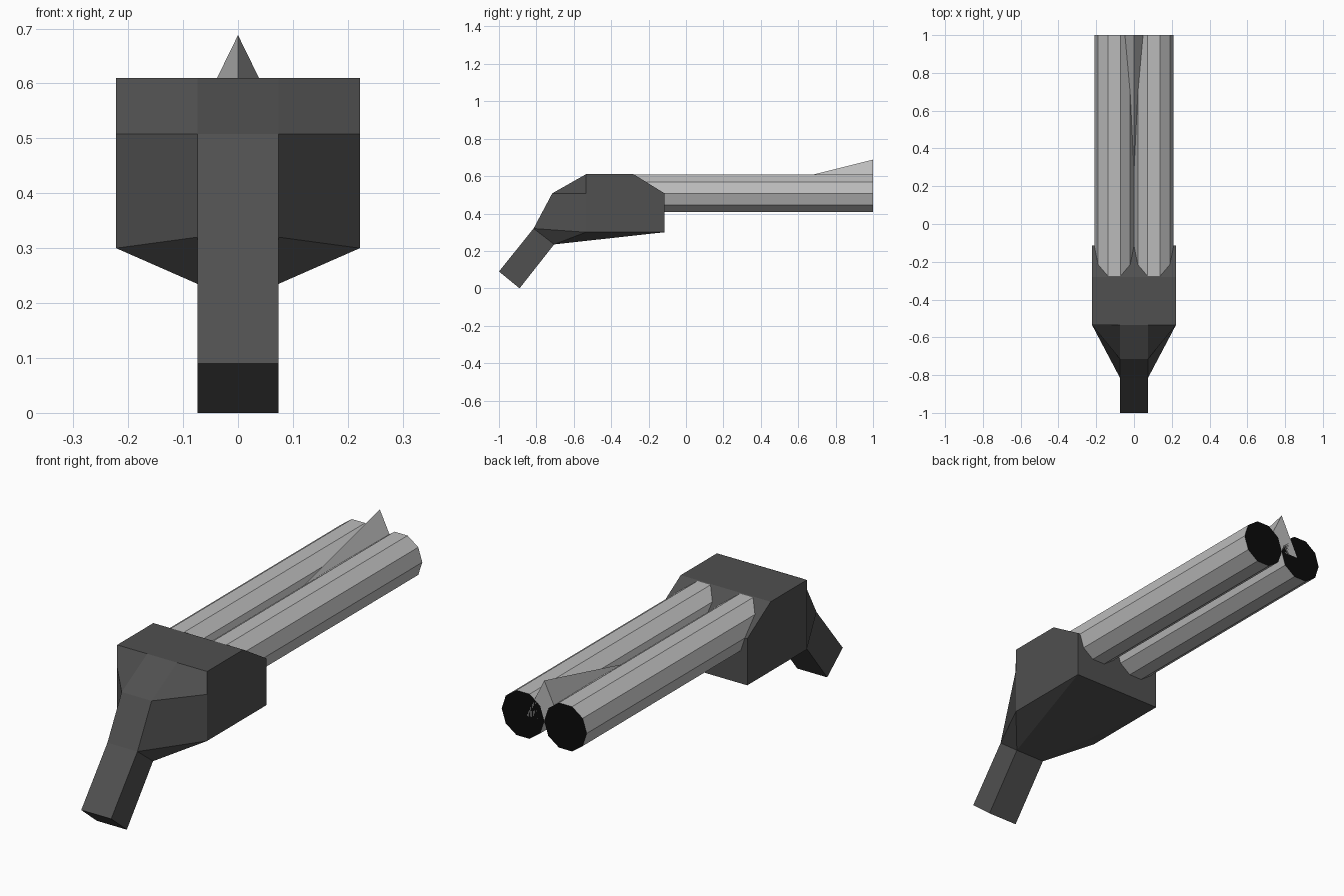
import bpy, bmesh
from math import radians
from mathutils import Matrix

if "Cube" in bpy.data.objects:
    bpy.data.objects.remove(bpy.data.objects["Cube"])


def material(name, v):
    m = bpy.data.materials.new(name)
    m.diffuse_color = (v, v, v, 1)
    m.use_nodes = True
    m.node_tree.nodes["Principled BSDF"].inputs["Base Color"].default_value = m.diffuse_color
    return m


DARK, STEEL, BLACK = material("dark", 0.08), material("steel", 0.5), material("black", 0.003)


def finish(name, bm, *mats):
    bmesh.ops.recalc_face_normals(bm, faces=bm.faces)
    me = bpy.data.meshes.new(name)
    bm.to_mesh(me)
    bm.free()
    for m in mats:
        me.materials.append(m)
    ob = bpy.data.objects.new(name, me)
    bpy.context.collection.objects.link(ob)
    return ob


def symmetric(name, half, sides, spans, mat):
    """Mirror right-hand points; sides are copied, spans bridge across x = 0."""
    bm = bmesh.new()
    right = [bm.verts.new(p) for p in half]
    left = [bm.verts.new((-x, y, z)) for x, y, z in half]
    for f in sides:
        bm.faces.new([right[i] for i in f])
        bm.faces.new([left[i] for i in reversed(f)])
    for s in spans:
        bm.faces.new([right[i] for i in s] + [left[i] for i in reversed(s)])
    return finish(name, bm, mat)


# Blocky receiver tapering into the angled grip
W, G = 0.222, 0.074
symmetric(
    "receiver_and_grip",
    [(W, -0.115, 0.30), (W, -0.115, 0.508), (W, -0.28, 0.61), (W, -0.535, 0.61),
     (W, -0.535, 0.508), (W, -0.535, 0.30), (G, -0.535, 0.61), (G, -0.715, 0.508),
     (G, -0.815, 0.32), (G, -0.705, 0.235), (G, -1.0, 0.09), (G, -0.89, 0.0)],
    [(0, 1, 2, 3, 4, 5), (3, 4, 7, 6), (4, 5, 8, 7), (5, 9, 8), (0, 9, 5), (8, 9, 11, 10)],
    [(0, 1), (1, 2), (2, 3, 6), (6, 7), (7, 8), (8, 10), (10, 11), (11, 9), (9, 0)],
    DARK)

# Twin ten-sided barrels with black muzzles
R, Z, BACK, FRONT = 0.105, 0.508, -0.29, 1.0
for name, side in (("barrel_left", -1), ("barrel_right", 1)):
    bm = bmesh.new()
    bmesh.ops.create_cone(
        bm, cap_ends=True, segments=10, radius1=R, radius2=R, depth=FRONT - BACK,
        matrix=Matrix.Translation((side * R, (FRONT + BACK) / 2, Z))
        @ Matrix.Rotation(radians(90), 4, 'X') @ Matrix.Rotation(radians(90), 4, 'Z'))
    # put corners on the horizontal axis, so the barrels touch edge to edge
    if max(v.co.x for v in bm.verts) < side * R + R - 1e-4:
        bmesh.ops.rotate(bm, verts=bm.verts, cent=(side * R, 0, Z),
                         matrix=Matrix.Rotation(radians(18), 3, 'Y'))
    for f in bm.faces:
        f.material_index = int(f.calc_center_median().y > FRONT - 0.001)
    finish(name, bm, STEEL, BLACK)

# Wedge-shaped front sight between the barrels
bm = bmesh.new()
a, b, top, tip = [bm.verts.new(p) for p in
                  ((-0.088, 1, Z), (0.088, 1, Z), (0, 1, 0.688), (0, 0.28, Z))]
for f in ((a, b, top), (b, tip, top), (tip, a, top), (a, tip, b)):
    bm.faces.new(f)
finish("front_sight", bm, STEEL)
